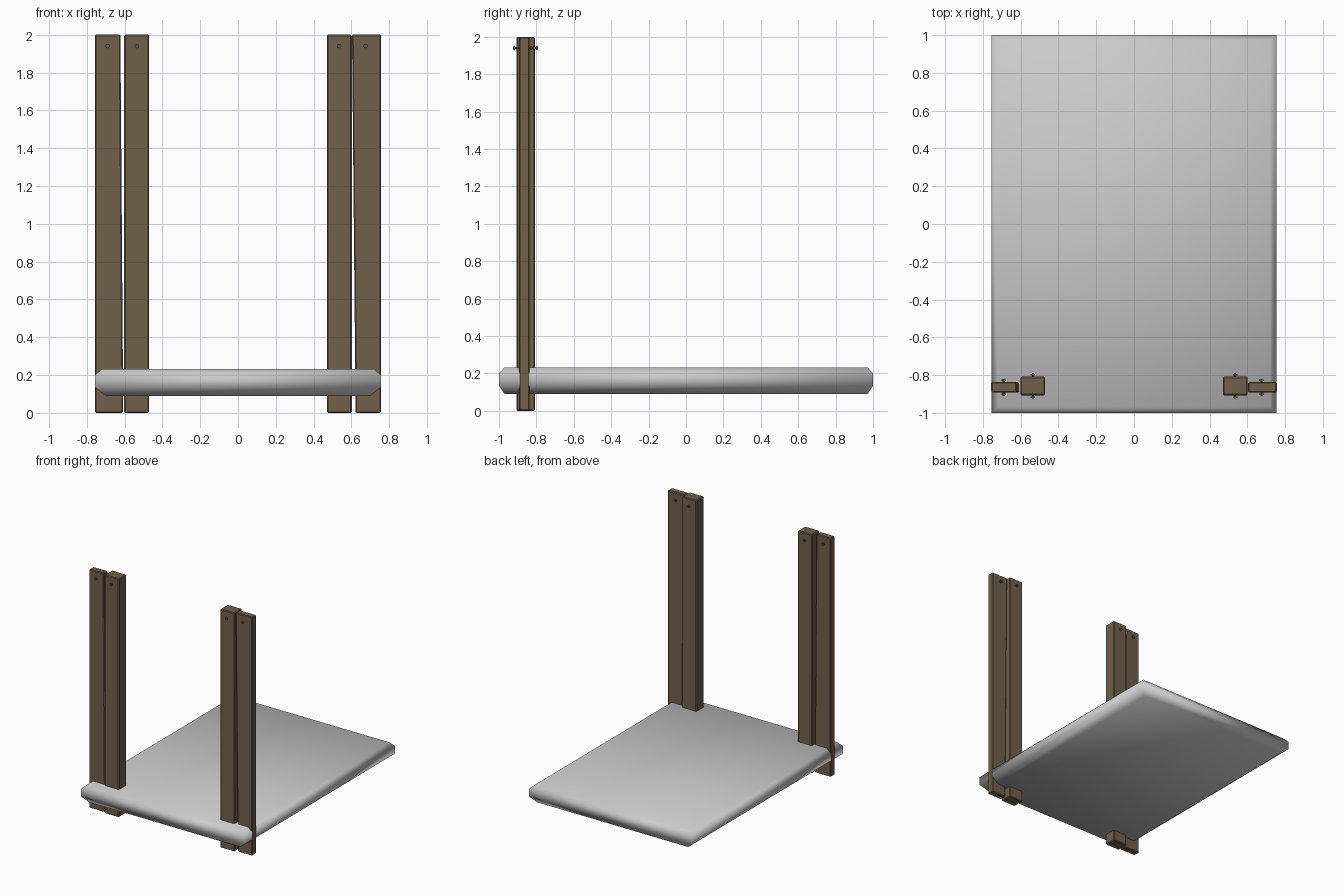
import bpy, bmesh, math

if "Cube" in bpy.data.objects:
    bpy.data.objects.remove(bpy.data.objects["Cube"])

def mat(name, c):
    m = bpy.data.materials.new(name)
    m.diffuse_color = (*c, 1)
    m.use_nodes = True
    m.node_tree.nodes["Principled BSDF"].inputs["Base Color"].default_value = m.diffuse_color
    return m

wood = mat("brown wood", (0.16, 0.115, 0.07))
metal = mat("dark bolt", (0.13, 0.095, 0.06))
grey = mat("light grey", (0.6, 0.6, 0.6))

def loft(name, rings, material, bevel=0.0, smooth=False):
    """Closed solid from stacked rectangles (x0, x1, y0, y1, z)."""
    bm = bmesh.new()
    rows = [[bm.verts.new((x, y, z)) for x, y in
             ((x0, y0), (x1, y0), (x1, y1), (x0, y1))]
            for x0, x1, y0, y1, z in rings]
    for a, b in zip(rows, rows[1:]):
        for i in range(4):
            j = (i + 1) % 4
            bm.faces.new((a[i], a[j], b[j], b[i]))
    bm.faces.new(rows[0][::-1])
    bm.faces.new(rows[-1])
    bmesh.ops.recalc_face_normals(bm, faces=bm.faces)
    if bevel:
        bmesh.ops.bevel(bm, geom=bm.edges[:], offset=bevel, segments=1,
                        affect='EDGES')
    for f in bm.faces:
        f.smooth = smooth
    me = bpy.data.meshes.new(name)
    bm.to_mesh(me)
    bm.free()
    me.materials.append(material)
    ob = bpy.data.objects.new(name, me)
    bpy.context.collection.objects.link(ob)
    return ob

def bolt(name, x, y0, y1, z=1.94):
    """Rod through a post with a head at each end."""
    for part, r, a, b in (("rod", 0.006, y0, y1),
                          ("front_head", 0.012, y0 + 0.004, y0 + 0.012),
                          ("back_head", 0.012, y1 - 0.012, y1 - 0.004)):
        bpy.ops.mesh.primitive_cylinder_add(
            vertices=8, radius=r, depth=b - a, location=(x, (a + b) / 2, z),
            rotation=(math.pi / 2, 0, 0))
        ob = bpy.context.object
        ob.name = name + "_" + part
        ob.data.materials.append(metal)

# slab with chamfered rim, fully smooth shaded
def ring(dx, dy, z):
    return (-0.755 + dx, 0.755 - dx, -1 + dy, 1 - dy, z)

loft("slab", [ring(0.055, 0.03, 0.09), ring(0, 0, 0.135),
              ring(0, 0, 0.2), ring(0.035, 0.03, 0.233)], grey, smooth=True)

# thick inner posts and thin, slightly tapered outer planks
for side, s, low, top, bx in (("left", -1, 0.607, 0.622, 0.69),
                              ("right", 1, 0.622, 0.603, 0.675)):
    def span(a, b):
        return tuple(sorted((s * a, s * b)))
    inner = span(0.47, 0.602)
    loft(side + "_inner_post", [(*inner, -0.907, -0.808, 0),
                                (*inner, -0.907, -0.808, 2)], wood, 0.006)
    loft(side + "_outer_plank", [(*span(low, 0.756), -0.893, -0.837, 0),
                                 (*span(top, 0.756), -0.893, -0.837, 2)],
         wood, 0.006)
    bolt(side + "_inner_bolt", s * 0.535, -0.925, -0.79)
    bolt(side + "_outer_bolt", s * bx, -0.91, -0.82)
